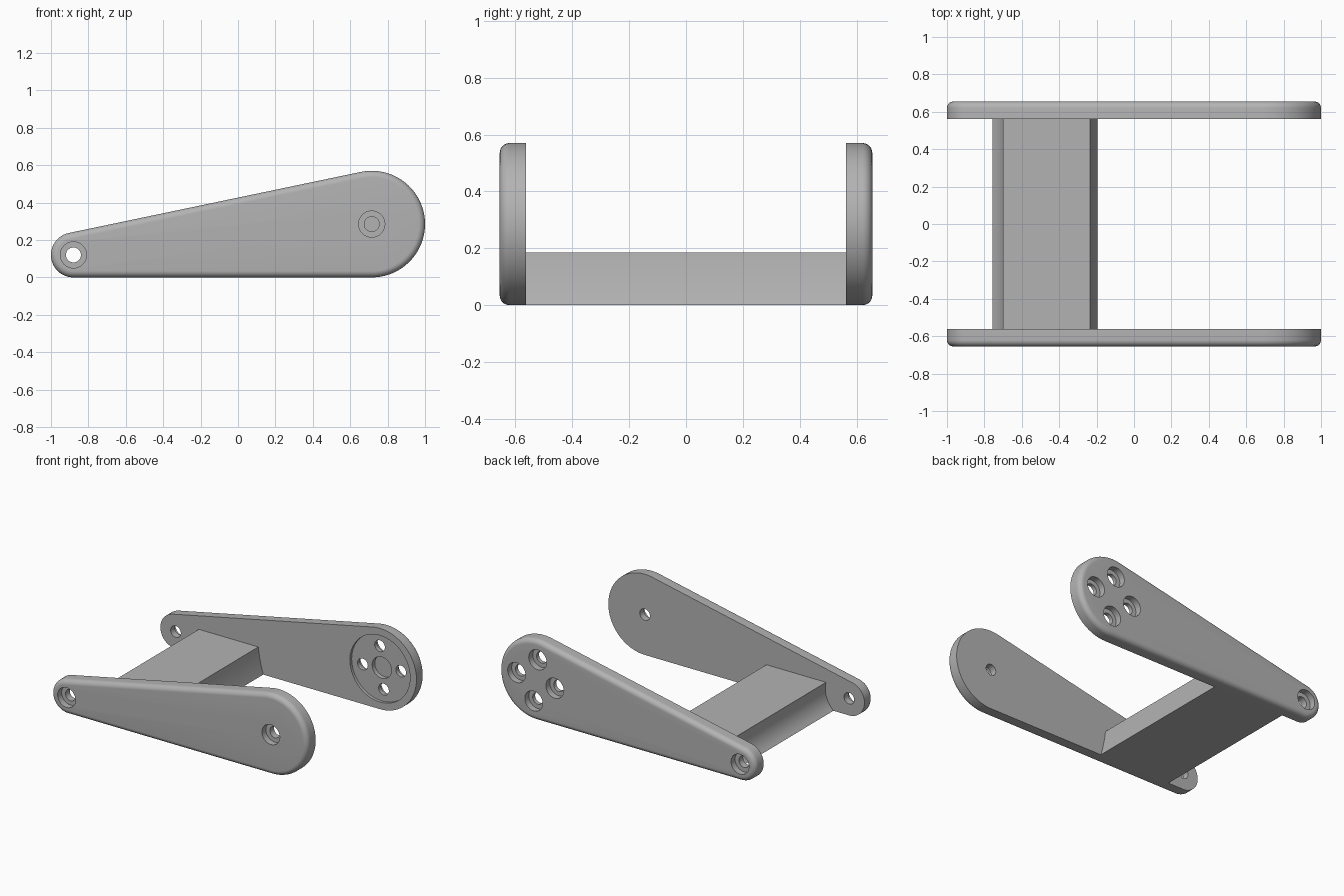
import bpy, bmesh
from math import sin, cos, pi, atan2
from mathutils import Matrix, Vector

cube = bpy.data.objects.get("Cube")
if cube:
    bpy.data.objects.remove(cube, do_unlink=True)

# Main dimensions
BIG, BIG_R = (0.715, 0.285), 0.285
SMALL, SMALL_R = (-0.88, 0.12), 0.12
INNER, OUTER, ROUND = 0.562, 0.655, 0.035
TILT = atan2(BIG[1] - SMALL[1], BIG[0] - SMALL[0])

grey = bpy.data.materials.new("grey plastic")
grey.use_nodes = True
colour = (0.45, 0.45, 0.45, 1)
grey.diffuse_color = colour
grey.node_tree.nodes["Principled BSDF"].inputs["Base Color"].default_value = colour


def make_object(name, bm):
    bmesh.ops.recalc_face_normals(bm, faces=bm.faces)
    mesh = bpy.data.meshes.new(name)
    bm.to_mesh(mesh)
    bm.free()
    mesh.materials.append(grey)
    obj = bpy.data.objects.new(name, mesh)
    bpy.context.collection.objects.link(obj)
    return obj


def loft(name, rings):
    """Skin a row of matching closed rings and cap both ends."""
    bm = bmesh.new()
    loops = [[bm.verts.new(p) for p in ring] for ring in rings]
    for a, b in zip(loops, loops[1:]):
        for i in range(len(a)):
            j = (i + 1) % len(a)
            bm.faces.new((a[i], a[j], b[j], b[i]))
    bm.faces.new(loops[0])
    bm.faces.new(loops[-1])
    return make_object(name, bm)


def arc(centre, radius, start, end, steps):
    angles = [start + (end - start) * i / steps for i in range(steps + 1)]
    return [(centre[0] + radius * cos(a), centre[1] + radius * sin(a)) for a in angles]


def arm_ring(y, inset):
    """Teardrop outline: two circles joined by their tangents."""
    top = pi / 2 + 2 * TILT
    points = arc(BIG, BIG_R - inset, -pi / 2, top, 48)
    points += arc(SMALL, SMALL_R - inset, top, 1.5 * pi, 36)
    return [(x, y, z) for x, z in points]


def drill(obj, centre, radius, y0, y1):
    bm = bmesh.new()
    place = Matrix.Translation((centre[0], (y0 + y1) / 2, centre[1]))
    bmesh.ops.create_cone(bm, cap_ends=True, segments=40, radius1=radius, radius2=radius,
                          depth=abs(y1 - y0), matrix=place @ Matrix.Rotation(pi / 2, 4, "X"))
    cutter = make_object("hole_cutter", bm)
    cutter.hide_render = True
    mod = obj.modifiers.new("hole", "BOOLEAN")
    mod.operation, mod.solver, mod.object = "DIFFERENCE", "EXACT", cutter
    bpy.context.view_layer.update()
    cut = bpy.data.meshes.new_from_object(obj.evaluated_get(bpy.context.evaluated_depsgraph_get()))
    obj.modifiers.clear()
    obj.data = cut
    bpy.data.objects.remove(cutter, do_unlink=True)


def screw_hole(obj, centre, side):
    """Through hole with a counterbore on the outer face."""
    drill(obj, centre, 0.04, side * 0.5, side * 0.7)
    drill(obj, centre, 0.07, side * (OUTER - 0.045), side * 0.7)


def make_arm(name, side):
    rings = [arm_ring(side * INNER, 0)]
    for i in range(9):
        a = i / 8 * pi / 2
        rings.append(arm_ring(side * (OUTER - ROUND + ROUND * sin(a)), ROUND * (1 - cos(a))))
    obj = loft(name, rings)
    screw_hole(obj, SMALL, side)
    return obj


# Front arm: a single pivot hole in the wide end
front_arm = make_arm("front_arm", -1)
screw_hole(front_arm, BIG, -1)

# Back arm: round horn recess, blind centre pocket and four screw holes
back_arm = make_arm("back_arm", 1)
drill(back_arm, BIG, 0.235, 0.5, INNER + 0.02)
drill(back_arm, BIG, 0.075, 0.5, INNER + 0.05)
for k in range(4):
    a = TILT + k * pi / 2
    screw_hole(back_arm, (BIG[0] + 0.15 * cos(a), BIG[1] + 0.15 * sin(a)), 1)

# Cross bar with hollowed sides that clear the parts pivoting at each end
HEIGHT = 0.185


def hollow_side(centre, radius, sign, steps=12):
    heights = [HEIGHT * i / steps for i in range(steps + 1)]
    return [(centre[0] + sign * (radius ** 2 - (z - centre[1]) ** 2) ** 0.5, z) for z in heights]


profile = hollow_side((SMALL[0], 0.14), 0.186, 1)
profile += reversed(hollow_side(BIG, 0.955, -1))
cross_bar = loft("cross_bar", [[(x, y, z) for x, z in profile] for y in (-INNER, INNER)])

# Smooth rounded surfaces, keep hard edges
bpy.ops.object.select_all(action="DESELECT")
for obj in (front_arm, back_arm, cross_bar):
    obj.select_set(True)
bpy.context.view_layer.objects.active = front_arm
bpy.ops.object.shade_smooth_by_angle(angle=pi / 6)
